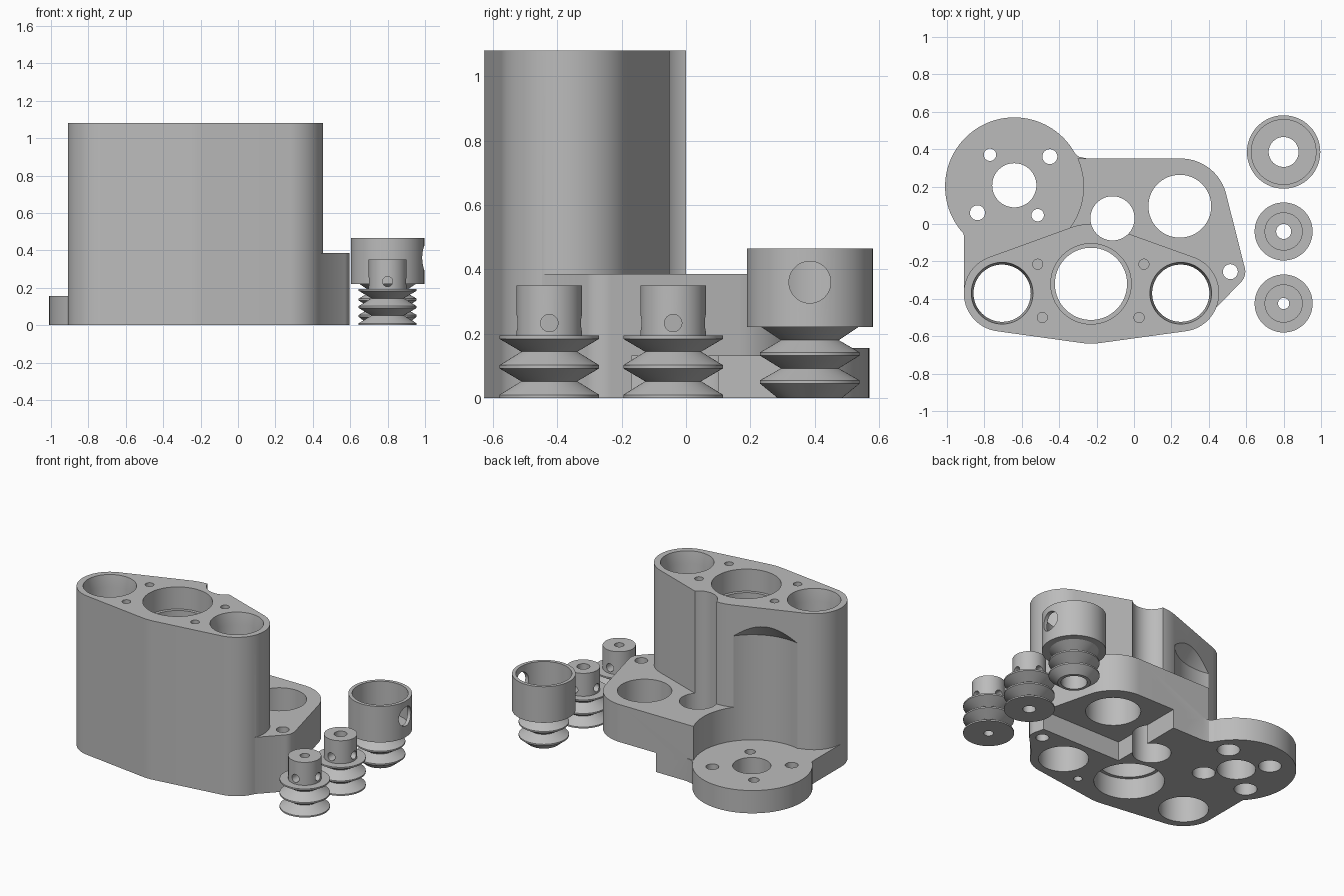
import bpy, bmesh, math
from mathutils import Matrix, Vector
from mathutils.geometry import convex_hull_2d

cube = bpy.data.objects.get("Cube")
if cube:
    bpy.data.objects.remove(cube, do_unlink=True)

grey = bpy.data.materials.new("plain grey")
grey.use_nodes = True
colour = (0.5, 0.5, 0.5, 1)
grey.diffuse_color = colour
grey.node_tree.nodes["Principled BSDF"].inputs["Base Color"].default_value = colour


def finish(name, bm):
    bmesh.ops.recalc_face_normals(bm, faces=bm.faces)
    mesh = bpy.data.meshes.new(name)
    bm.to_mesh(mesh)
    bm.free()
    mesh.materials.append(grey)
    obj = bpy.data.objects.new(name, mesh)
    bpy.context.collection.objects.link(obj)
    return obj


def circle(x, y, r, n=96):
    return [(x + r * math.cos(math.tau * i / n), y + r * math.sin(math.tau * i / n)) for i in range(n)]


def prism(name, outline, z0, z1):
    bm = bmesh.new()
    face = bm.faces.new([bm.verts.new((x, y, z0)) for x, y in outline])
    top = bmesh.ops.extrude_face_region(bm, geom=[face])["geom"]
    bmesh.ops.translate(bm, vec=(0, 0, z1 - z0), verts=[v for v in top if isinstance(v, bmesh.types.BMVert)])
    return finish(name, bm)


def hull(name, points, z0, z1):
    pts = [Vector(p) for p in points]
    return prism(name, [pts[i] for i in convex_hull_2d(pts)], z0, z1)


def lathe(name, x, y, profile, n=96):
    """Solid of revolution from (radius, height) pairs, capped at both ends."""
    bm = bmesh.new()
    rings = [[bm.verts.new((px, py, z)) for px, py in circle(x, y, r, n)] for r, z in profile]
    for a, b in zip(rings, rings[1:]):
        for i in range(n):
            j = (i + 1) % n
            bm.faces.new((a[i], a[j], b[j], b[i]))
    bm.faces.new(rings[0])
    bm.faces.new(rings[-1])
    return finish(name, bm)


def combine(obj, other, operation="DIFFERENCE"):
    mod = obj.modifiers.new("combine", "BOOLEAN")
    mod.operation, mod.solver, mod.object = operation, "EXACT", other
    bpy.context.view_layer.objects.active = obj
    bpy.ops.object.modifier_apply(modifier=mod.name)
    bpy.data.objects.remove(other, do_unlink=True)


def drill(obj, x, y, r, z0=-0.1, z1=1.2):
    combine(obj, lathe("drill", x, y, [(r, z0), (r, z1)], 64))


def cross_drill(obj, centre, r, length, axis):
    bm = bmesh.new()
    bmesh.ops.create_cone(bm, cap_ends=True, segments=48, radius1=r, radius2=r, depth=length,
                          matrix=Matrix.Translation(centre) @ Matrix.Rotation(math.pi / 2, 4, axis))
    combine(obj, finish("drill", bm))


def smooth(obj):
    bpy.ops.object.select_all(action="DESELECT")
    obj.select_set(True)
    bpy.context.view_layer.objects.active = obj
    bpy.ops.object.shade_smooth_by_angle(angle=math.radians(25))


# Tall housing joined to the raised side platform
left_bore, right_bore, mid_bore, motor = (0.25, -0.37), (-0.705, -0.37), (-0.23, -0.32), (-0.64, 0.2)
housing = hull("housing", circle(*left_bore, 0.205) + circle(*right_bore, 0.205)
               + circle(*mid_bore, 0.32), 0, 1.08)
platform = hull("platform", circle(0.25, 0.1, 0.25) + circle(0.515, -0.255, 0.08)
                + circle(*left_bore, 0.19) + [(-0.36, 0.35), (-0.36, -0.3)], 0, 0.385)
combine(housing, platform, "UNION")

# Round motor pocket with a conical roof
combine(housing, lathe("pocket", *motor, [(0.37, 0.15), (0.37, 0.87), (0.02, 1.36)]))

# Low motor flange and the web that ties it to the housing
web = prism("web", [(-0.91, -0.37), (-0.91, -0.06), (-0.918, -0.03), (-0.935, 0), (-0.64, 0.2),
                    (-0.35, 0.425), (-0.325, 0.385), (-0.295, 0.36), (-0.25, 0.35),
                    (-0.1, 0.35), (-0.1, -0.37)], 0, 0.155)
combine(web, lathe("flange", *motor, [(0.37, 0), (0.37, 0.155)]), "UNION")
combine(housing, web, "UNION")

# Step under the platform
combine(housing, prism("step", [(-0.02, -0.17), (0.9, -0.17), (0.9, 0.6), (-0.02, 0.6)], -0.1, 0.13))

# Main bores: tapered mouths at the sides, lipped bore in the middle
for x, y in (left_bore, right_bore):
    combine(housing, lathe("bore", x, y, [(0.153, -0.1), (0.153, 1.0), (0.165, 1.08), (0.165, 1.2)]))
combine(housing, lathe("bore", *mid_bore, [(0.215, -0.1), (0.215, 0.14), (0.193, 0.14), (0.193, 0.93),
                                           (0.215, 0.93), (0.215, 1.2)]))
drill(housing, 0.245, 0.095, 0.168)
drill(housing, -0.115, 0.03, 0.118)
drill(housing, 0.515, -0.255, 0.04)

# Blind screw holes
for x, y in ((-0.515, -0.215), (-0.49, -0.5), (0.053, -0.215), (0.027, -0.5)):
    drill(housing, x, y, 0.027, 0.9)
drill(housing, 0.027, -0.5, 0.027, -0.1, 0.18)

# Motor shaft hole and counterbored mounting holes
drill(housing, -0.64, 0.207, 0.118, -0.1, 0.3)
for x, y, r in ((-0.77, 0.37, 0.033), (-0.45, 0.36, 0.04), (-0.837, 0.06, 0.04), (-0.515, 0.047, 0.033)):
    drill(housing, x, y, r, -0.1, 0.3)
    drill(housing, x, y, 0.07, -0.1, 0.08)
smooth(housing)

# Small grooved pulleys with set screw holes
for name, y, bore in (("front_pulley", -0.425, 0.03), ("middle_pulley", -0.04, 0.04)):
    profile = [(0.155, 0)]
    for z in (0, 0.092):
        profile += [(0.155, z + 0.01), (0.087, z + 0.052), (0.155, z + 0.092)]
    pulley = lathe(name, 0.8, y, profile + [(0.155, 0.194), (0.102, 0.194), (0.102, 0.35)])
    drill(pulley, 0.8, y, bore)
    for axis in "XY":
        cross_drill(pulley, (0.8, y, 0.233), 0.027, 0.4, axis)
    smooth(pulley)

# Large pulley with a hollow cup
cup = lathe("cup_pulley", 0.8, 0.385, [(0.1, 0), (0.155, 0.045), (0.155, 0.055), (0.09, 0.092), (0.155, 0.132),
                                      (0.155, 0.142), (0.09, 0.18), (0.15, 0.22), (0.196, 0.22), (0.196, 0.465)])
drill(cup, 0.8, 0.385, 0.173, 0.25)
drill(cup, 0.8, 0.385, 0.08)
cross_drill(cup, (0.95, 0.385, 0.36), 0.065, 0.2, "Y")
smooth(cup)
